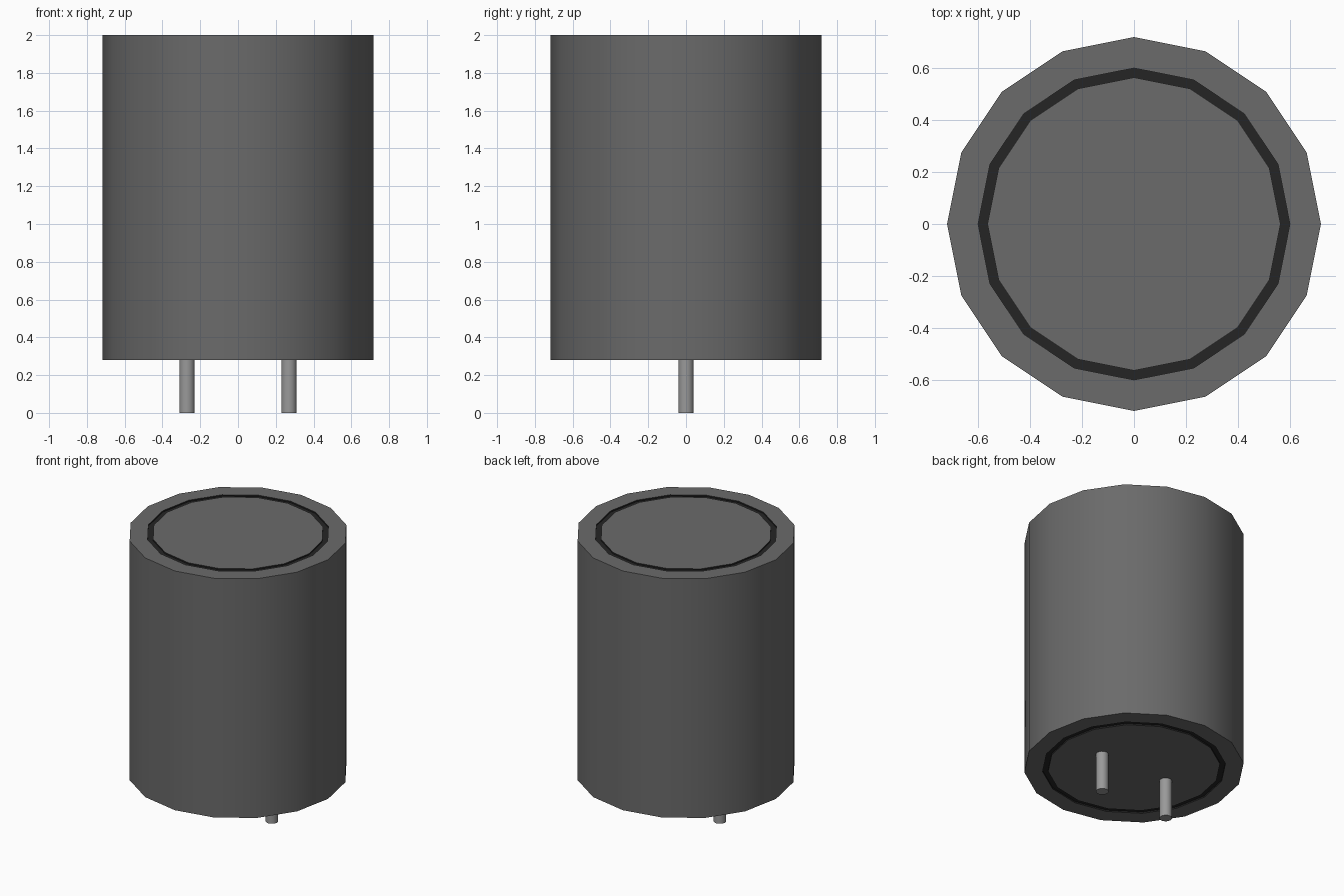
import bpy
import math

old = bpy.data.objects.get("Cube")
if old:
    bpy.data.objects.remove(old, do_unlink=True)


def material(name, value):
    mat = bpy.data.materials.new(name)
    mat.use_nodes = True
    colour = (value, value, value, 1)
    mat.diffuse_color = colour
    mat.node_tree.nodes["Principled BSDF"].inputs["Base Color"].default_value = colour
    return mat


casing = material("dark grey casing", 0.145)
seam = material("black seam", 0.018)
metal = material("grey metal", 0.32)


def lathe(name, profile, sides, mats, location=(0, 0, 0)):
    """Spin a profile of (radius, z) from axis to axis into a closed solid."""
    verts, rings, faces = [], [], []
    for radius, z in profile:
        rings.append(len(verts))
        for i in range(sides):
            a = math.tau * i / sides
            verts.append((radius * math.cos(a), radius * math.sin(a), z))
    for low, high in zip(rings, rings[1:]):
        for i in range(sides):
            j = (i + 1) % sides
            faces.append((low + i, low + j, high + j, high + i))
    faces.append(tuple(reversed(range(sides))))
    faces.append(tuple(rings[-1] + i for i in range(sides)))
    mesh = bpy.data.meshes.new(name)
    mesh.from_pydata(verts, [], faces)
    for mat in mats:
        mesh.materials.append(mat)
    obj = bpy.data.objects.new(name, mesh)
    obj.location = location
    bpy.context.collection.objects.link(obj)
    bpy.ops.object.select_all(action="DESELECT")
    obj.select_set(True)
    bpy.context.view_layer.objects.active = obj
    bpy.ops.object.shade_smooth_by_angle(angle=math.radians(30))
    return obj


# Can body with a shallow ring groove in each end
base, top, radius = 0.28, 2.0, 0.717
groove_in, groove_out, depth = 0.562, 0.598, 0.01
lower = [(groove_in, base), (groove_in, base + depth),
         (groove_out, base + depth), (groove_out, base), (radius, base)]
upper = [(r, base + top - z) for r, z in reversed(lower)]
body = lathe("can_body", lower + upper, 16, [casing, seam])

# Groove faces are the ones lying within the ring
for face in body.data.polygons:
    radii = [body.data.vertices[v].co.xy.length for v in face.vertices]
    if len(radii) == 4 and max(radii) < groove_out + 0.01:
        face.material_index = 1

# Two contact pins under the can
for side, x in (("right", -0.27), ("left", 0.27)):
    lathe(side + "_pin", [(0.041, 0), (0.041, base + depth)], 16, [metal], (x, 0, 0))
